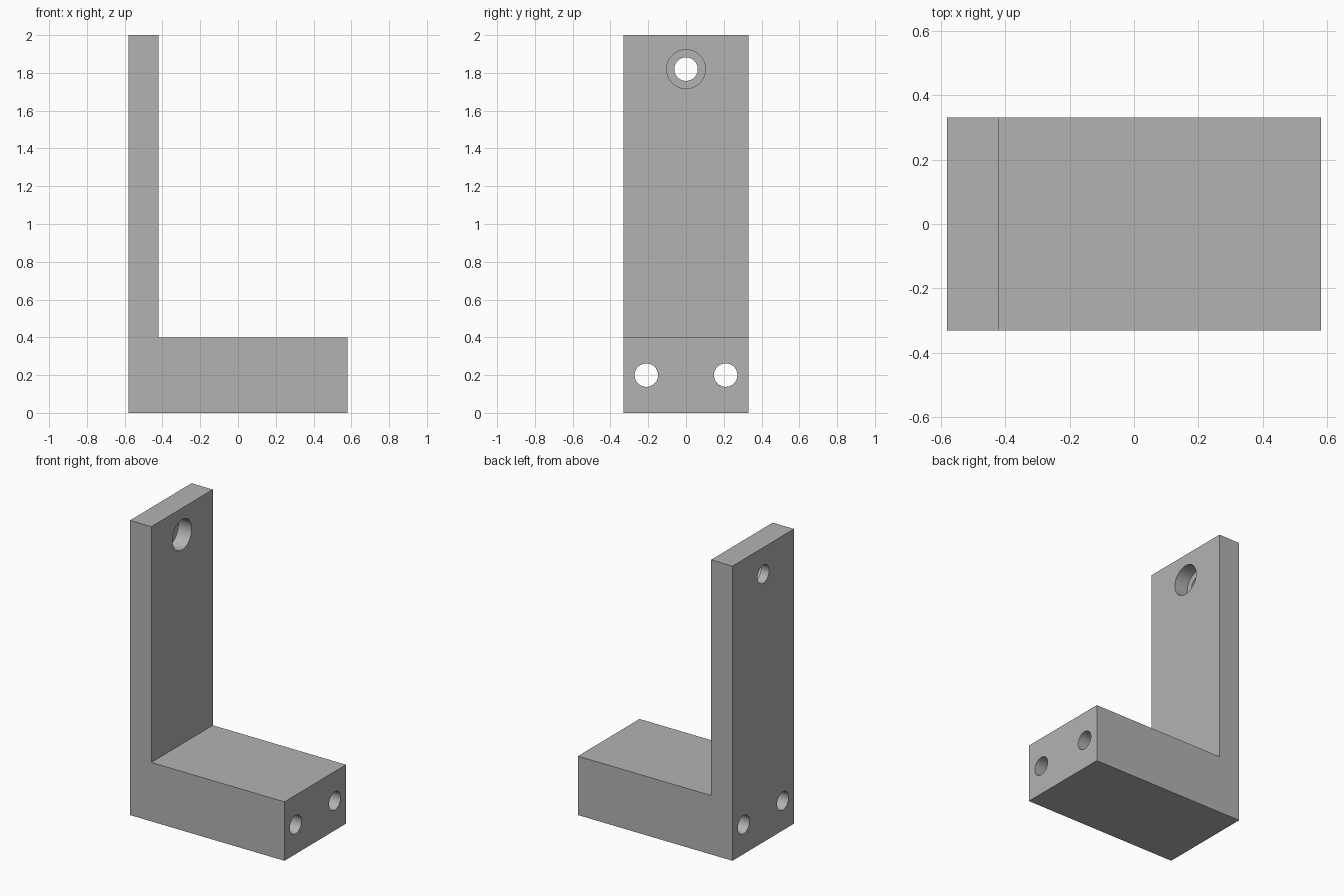
import bpy
import bmesh
import math

cube = bpy.data.objects.get("Cube")
if cube:
    bpy.data.objects.remove(cube, do_unlink=True)

grey = bpy.data.materials.new("plain grey")
grey.use_nodes = True
colour = (0.45, 0.45, 0.45, 1)
grey.diffuse_color = colour
grey.node_tree.nodes["Principled BSDF"].inputs["Base Color"].default_value = colour

LEFT, RIGHT, WALL = -0.58, 0.58, -0.42   # plate spans LEFT to WALL
HALF_DEPTH, FOOT, HEIGHT = 0.33, 0.4, 2.0
BORE, RECESS, RECESS_DEPTH = 0.062, 0.103, 0.1

# L-shaped bracket: side profile pushed through the depth
profile = [(LEFT, 0), (RIGHT, 0), (RIGHT, FOOT), (WALL, FOOT), (WALL, HEIGHT), (LEFT, HEIGHT)]
bm = bmesh.new()
face = bm.faces.new([bm.verts.new((x, -HALF_DEPTH, z)) for x, z in profile])
pushed = bmesh.ops.extrude_face_region(bm, geom=[face])["geom"]
bmesh.ops.translate(bm, vec=(0, 2 * HALF_DEPTH, 0),
                    verts=[v for v in pushed if isinstance(v, bmesh.types.BMVert)])
bmesh.ops.recalc_face_normals(bm, faces=bm.faces)
mesh = bpy.data.meshes.new("bracket")
bm.to_mesh(mesh)
bm.free()
mesh.materials.append(grey)
bracket = bpy.data.objects.new("bracket", mesh)
bpy.context.collection.objects.link(bracket)


def drill(name, x0, x1, y, z, radius):
    """Cut a round hole along x from x0 to x1."""
    bpy.ops.mesh.primitive_cylinder_add(vertices=64, radius=radius, depth=x1 - x0,
                                        location=((x0 + x1) / 2, y, z),
                                        rotation=(0, math.pi / 2, 0))
    cutter = bpy.context.object
    cutter.name = name
    cutter.hide_render = True
    cutter.data.materials.append(grey)
    cut = bracket.modifiers.new(name, "BOOLEAN")
    cut.operation = "DIFFERENCE"
    cut.solver = "EXACT"
    cut.object = cutter
    bpy.ops.object.select_all(action="DESELECT")
    bracket.select_set(True)
    bpy.context.view_layer.objects.active = bracket
    bpy.ops.object.modifier_apply(modifier=cut.name)
    bpy.data.objects.remove(cutter, do_unlink=True)


# Two long bores through the foot
for side in (-1, 1):
    drill("foot_bore", LEFT - 0.1, RIGHT + 0.1, side * 0.21, 0.2, BORE)

# Counterbored hole near the top of the plate
drill("top_bore", LEFT - 0.1, WALL + 0.1, 0, 1.82, BORE)
drill("top_recess", WALL - RECESS_DEPTH, WALL + 0.1, 0, 1.82, RECESS)

bpy.ops.object.shade_smooth_by_angle(angle=math.radians(30))
